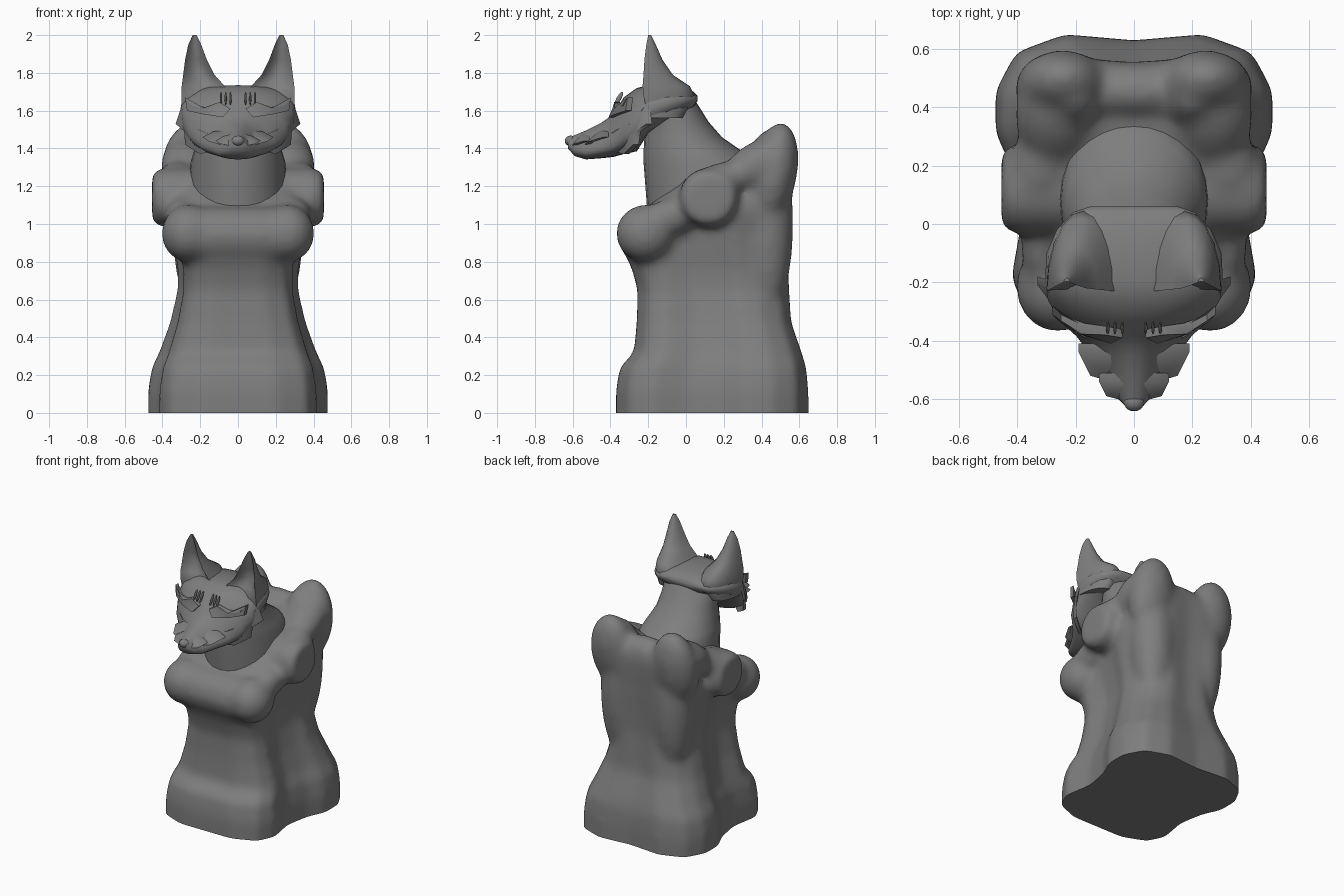
import bpy, bmesh, math
from mathutils import Vector, Matrix, Euler

cube = bpy.data.objects.get("Cube")
if cube:
    bpy.data.objects.remove(cube)

grey = bpy.data.materials.new("clay grey")
grey.use_nodes = True
GREY = (0.21, 0.21, 0.21, 1)
grey.diffuse_color = GREY
grey.node_tree.nodes["Principled BSDF"].inputs["Base Color"].default_value = GREY


def finish(bm, name, mirror=False, angle=50):
    """Turn a bmesh into a smooth-shaded object, optionally mirrored in x."""
    if mirror:
        geom = bmesh.ops.duplicate(bm, geom=bm.verts[:] + bm.edges[:] + bm.faces[:])["geom"]
        for v in geom:
            if isinstance(v, bmesh.types.BMVert):
                v.co.x *= -1
    bmesh.ops.recalc_face_normals(bm, faces=bm.faces)
    mesh = bpy.data.meshes.new(name)
    bm.to_mesh(mesh)
    bm.free()
    ob = bpy.data.objects.new(name, mesh)
    bpy.context.collection.objects.link(ob)
    mesh.materials.append(grey)
    bpy.ops.object.select_all(action="DESELECT")
    ob.select_set(True)
    bpy.context.view_layer.objects.active = ob
    bpy.ops.object.shade_smooth_by_angle(angle=math.radians(angle))
    return ob


def loft(bm, rings):
    rows = [[bm.verts.new(p) for p in ring] for ring in rings]
    n = len(rows[0])
    for a, b in zip(rows, rows[1:]):
        for i in range(n):
            j = (i + 1) % n
            bm.faces.new((a[i], a[j], b[j], b[i]))
    bm.faces.new(rows[0][::-1])
    bm.faces.new(rows[-1])


def lump(bm, loc, radii, tilt=0):
    m = Matrix.LocRotScale(Vector(loc), Euler((math.radians(tilt), 0, 0)), Vector(radii))
    bmesh.ops.create_icosphere(bm, subdivisions=3, radius=1, matrix=m)


def drum(bm, loc, radius, length, rim):
    """Sideways cylinder with rounded ends."""
    rings = []
    for x, r in ((-.5, rim), (-.42, .95), (-.3, 1), (.3, 1), (.42, .95), (.5, rim)):
        rings.append([(loc[0] + x * length, loc[1] + r * radius * math.cos(k * math.tau / 20),
                       loc[2] + r * radius * math.sin(k * math.tau / 20)) for k in range(20)])
    loft(bm, rings)


def oval(n, power=1.0):
    def p(v):
        return math.copysign(abs(v) ** power, v)
    return [(p(math.cos(k * math.tau / n)), p(math.sin(k * math.tau / n))) for k in range(n)]


# Torso: waisted body, rounder at the back higher up, with a groove down each side
half = [(.43, -1), (.77, -.87), (.885, -.64), (.81, -.25), (.88, .1), (1, .34), (1, .62), (.85, .88), (.5, 1)]
outline = [(0, -1)] + half + [(0, .96)] + [(-x, y) for x, y in half[::-1]]
levels = [(-.1, .475, -.37, .65, 0), (.12, .475, -.37, .65, 0), (.24, .455, -.35, .64, 0),
          (.32, .42, -.275, .615, .05), (.48, .365, -.26, .56, .1), (.65, .33, -.255, .55, .2),
          (.76, .33, -.285, .545, .2), (.86, .345, -.33, .55, .2), (.95, .36, -.345, .555, .2),
          (1.04, .38, -.3, .56, .2), (1.1, .38, -.19, .56, .2), (1.2, .35, -.07, .565, .15),
          (1.29, .31, .1, .565, .1), (1.36, .24, .32, .55, .1)]
bm = bmesh.new()
loft(bm, [[(x * w * (1 - r * max(0, y) ** 2), (f + b) / 2 + y * (b - f) / 2, z) for x, y in outline]
          for z, w, f, b, r in levels])
drum(bm, (0, -.21, .94), .152, .5, .8)                       # chest
for s in (-1, 1):
    lump(bm, (s * .262, -.215, .95), (.145, .158, .155))     # chest side
    lump(bm, (s * .3, -.07, 1.04), (.09, .16, .1), 12)       # armpit front
    drum(bm, (s * .3, .12, 1.14), .158, .31, .8)             # arm stump
    lump(bm, (s * .32, .15, 1.2), (.12, .2, .11), 28)        # shoulder top
    lump(bm, (s * .27, .37, 1.31), (.14, .2, .12), 32)       # shoulder ridge
    lump(bm, (s * .245, .465, 1.27), (.165, .125, .275), -10)  # shoulder blade
    lump(bm, (s * .2, .425, 1.0), (.15, .145, .5))           # back muscle
lump(bm, (0, .455, 1.3), (.24, .1, .13))                     # saddle behind the neck
torso = finish(bm, "torso")

# Fuse the torso masses, soften them and slice the base flat
rm = torso.modifiers.new("fuse", "REMESH")
rm.mode = "VOXEL"
rm.voxel_size = .018
sm = torso.modifiers.new("soften", "SMOOTH")
sm.factor, sm.iterations = .5, 24
deps = bpy.context.evaluated_depsgraph_get()
fused = bpy.data.meshes.new_from_object(torso.evaluated_get(deps))
bm = bmesh.new()
bm.from_mesh(fused)
bpy.data.objects.remove(torso)
cut = bmesh.ops.bisect_plane(bm, geom=bm.verts[:] + bm.edges[:] + bm.faces[:], plane_co=(0, 0, 0),
                             plane_no=(0, 0, -1), clear_outer=True)["geom_cut"]
bmesh.ops.holes_fill(bm, edges=[e for e in cut if isinstance(e, bmesh.types.BMEdge)], sides=0)
finish(bm, "torso")

# Neck: leaning column that flares into the shoulders
neck = [(1.0, .27, -.2, .42), (1.2, .26, -.215, .42), (1.33, .25, -.225, .38), (1.38, .235, -.225, .305),
        (1.46, .205, -.22, .19), (1.54, .195, -.2, .12), (1.62, .19, -.2, .07), (1.68, .17, -.2, .03)]
bm = bmesh.new()
loft(bm, [[(x * w, (f + b) / 2 + y * (b - f) / 2, z) for x, y in oval(28)] for z, w, f, b in neck])
finish(bm, "neck")

# Head: skull running forward into the muzzle, narrower along the top
skull = [(.06, .15, 1.65, 1.68, 0), (.04, .21, 1.615, 1.7, 0), (-.02, .265, 1.58, 1.72, 0),
         (-.1, .3, 1.54, 1.73, 0), (-.2, .305, 1.48, 1.735, 0), (-.26, .295, 1.385, 1.72, .05),
         (-.33, .25, 1.37, 1.67, .2), (-.385, .18, 1.355, 1.58, .4), (-.45, .13, 1.348, 1.535, .5),
         (-.53, .095, 1.342, 1.495, .45), (-.59, .06, 1.36, 1.47, .3), (-.625, .03, 1.4, 1.455, 0)]
bm = bmesh.new()
loft(bm, [[(u * w * (1 - t * v), y, (a + b) / 2 + v * (b - a) / 2) for u, v in oval(28, .85)]
          for y, w, a, b, t in skull])
finish(bm, "head")

bm = bmesh.new()
lump(bm, (0, -.61, 1.44), (.035, .032, .028))
finish(bm, "nose")

# Ears: pointed cones with a hollow front
ear = [(1.56, .11, .295, -.2, -.02, 0), (1.68, .045, .3, -.225, .045, 0), (1.73, .07, .298, -.23, .02, .15),
       (1.79, .125, .29, -.225, -.07, .45), (1.87, .165, .28, -.22, -.125, .5),
       (1.95, .195, .263, -.21, -.16, .45), (2.0, .22, .24, -.2, -.185, .2)]
rings = []
for z, a, b, f, k, hollow in ear:
    mid, w = (a + b) / 2, (b - a) / 2
    arc = [(mid + w * math.cos(i * math.pi / 10), f + (k - f) * math.sin(i * math.pi / 10), z) for i in range(11)]
    cup = [(mid + w * u, f + (k - f) * hollow * (1 - u * u), z) for u in (-.75, -.35, 0, .35, .75)]
    rings.append(arc + cup)
bm = bmesh.new()
loft(bm, rings)
finish(bm, "ears", mirror=True)


def fur_plate(name, points, thickness):
    """Slightly domed plate with a backward depth, on both sides."""
    bm = bmesh.new()
    verts = [bm.verts.new(p) for p in points]
    hub = bm.verts.new(sum((v.co for v in verts), Vector()) / len(verts) + Vector((.01, -.015, 0)))
    for a, b in zip(verts, verts[1:] + verts[:1]):
        bm.faces.new((a, b, hub))
    back = bmesh.ops.extrude_face_region(bm, geom=bm.faces[:], use_keep_orig=True)["geom"]
    bmesh.ops.translate(bm, vec=(0, thickness, 0), verts=[v for v in back if isinstance(v, bmesh.types.BMVert)])
    finish(bm, name, mirror=True)


# Cheek fur, brows and lips
fur_plate("cheek_fur", [(.3, -.22, 1.62), (.33, -.21, 1.53), (.285, -.27, 1.49), (.28, -.28, 1.42),
                        (.2, -.33, 1.37), (.12, -.4, 1.39), (.12, -.42, 1.46), (.2, -.37, 1.5),
                        (.27, -.3, 1.53)], .03)
fur_plate("brows", [(.28, -.31, 1.67), (.25, -.34, 1.625), (.17, -.37, 1.62), (.1, -.38, 1.645),
                    (.04, -.39, 1.61), (.08, -.41, 1.565), (.18, -.38, 1.58), (.27, -.32, 1.6)], .03)
fur_plate("upper_lips", [(.04, -.46, 1.5), (.13, -.44, 1.49), (.19, -.44, 1.46), (.15, -.52, 1.435),
                         (.05, -.55, 1.41)], .03)
fur_plate("front_lips", [(.02, -.55, 1.48), (.08, -.54, 1.465), (.12, -.54, 1.44), (.095, -.59, 1.425),
                         (.02, -.61, 1.41)], .03)

# Forehead tufts
bm = bmesh.new()
for x in (.04, .065, .09):
    lump(bm, (x, -.355, 1.665), (.006, .012, .04), -30)
finish(bm, "forehead_tufts", mirror=True)
